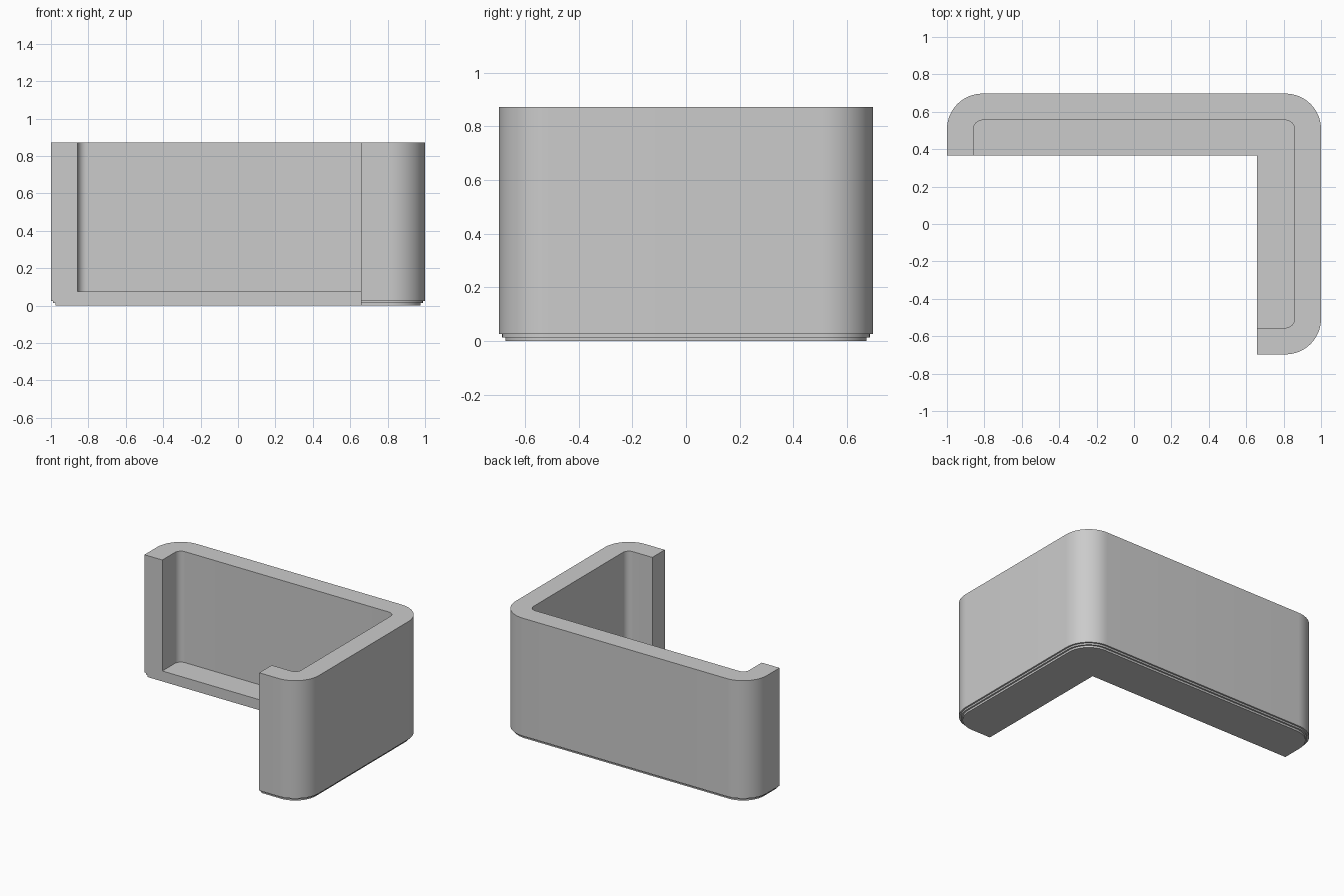
import bpy, bmesh, math

cube = bpy.data.objects.get("Cube")
if cube:
    bpy.data.objects.remove(cube, do_unlink=True)

HALF_X, HALF_Y, RADIUS = 1.0, 0.697, 0.19
CUT_X, CUT_Y = 0.657, 0.365          # planes of the cut-away corner
FLOOR = 0.075
# Wall section as (inset, height): stepped foot, outer wall, rim, inner wall
SECTION = [(0.024, 0), (0.024, 0.014), (0.012, 0.014), (0.012, 0.026),
           (0, 0.026), (0, 0.873), (0.142, 0.873), (0.142, FLOOR)]
STEPS = 16


def ring(bm, inset, z):
    """Open path round three rounded corners, between the two cut planes."""
    points = [(CUT_X, inset - HALF_Y)]
    cx, cy = HALF_X - RADIUS, HALF_Y - RADIUS
    r = RADIUS - inset
    for sx, sy, start in ((1, -1, -90), (1, 1, 0), (-1, 1, 90)):
        for i in range(STEPS + 1):
            a = math.radians(start + 90 * i / STEPS)
            points.append((sx * cx + r * math.cos(a), sy * cy + r * math.sin(a)))
    points.append((inset - HALF_X, CUT_Y))
    return [bm.verts.new((x, y, z)) for x, y in points]


# Walls and foot swept along the path
bm = bmesh.new()
rings = [ring(bm, inset, z) for inset, z in SECTION]
for low, high in zip(rings, rings[1:]):
    for i in range(len(low) - 1):
        bm.faces.new((low[i], low[i + 1], high[i + 1], high[i]))

# Underside, floor and the two flat cut faces
base_corner = bm.verts.new((CUT_X, CUT_Y, 0))
floor_corner = bm.verts.new((CUT_X, CUT_Y, FLOOR))
bm.faces.new(rings[0] + [base_corner])
bm.faces.new(rings[-1] + [floor_corner])
for end in (0, -1):
    bm.faces.new([r[end] for r in rings] + [floor_corner, base_corner])
bmesh.ops.recalc_face_normals(bm, faces=bm.faces)

mesh = bpy.data.meshes.new("cutaway_tray")
bm.to_mesh(mesh)
bm.free()
tray = bpy.data.objects.new("cutaway_tray", mesh)
bpy.context.collection.objects.link(tray)

# Plain grey plastic
grey = bpy.data.materials.new("light_grey")
grey.use_nodes = True
colour = (0.6, 0.6, 0.6, 1)
grey.diffuse_color = colour
grey.node_tree.nodes["Principled BSDF"].inputs["Base Color"].default_value = colour
mesh.materials.append(grey)

bpy.ops.object.select_all(action="DESELECT")
tray.select_set(True)
bpy.context.view_layer.objects.active = tray
bpy.ops.object.shade_smooth_by_angle(angle=math.radians(30))
